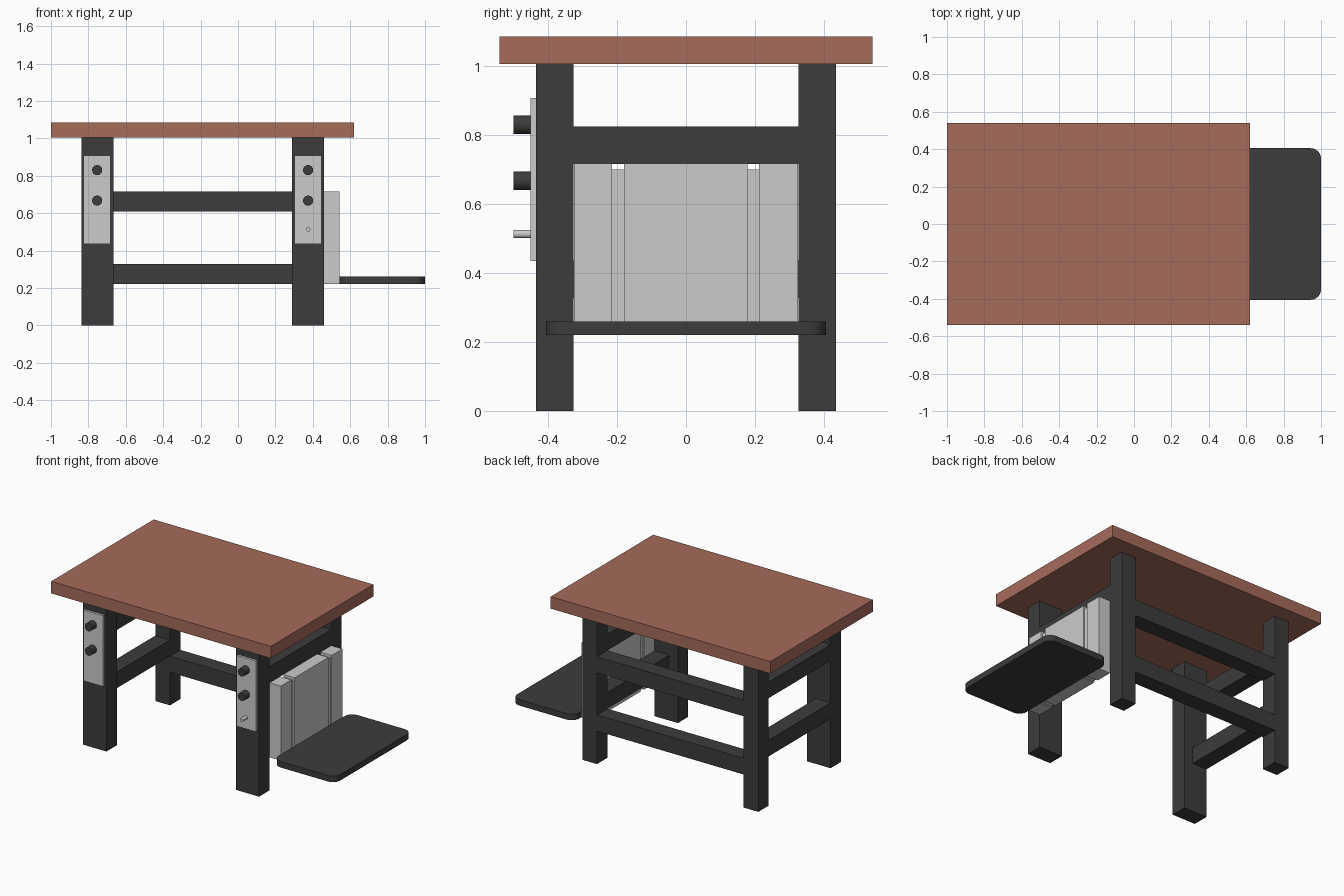
import bpy, bmesh, math

if "Cube" in bpy.data.objects:
    bpy.data.objects.remove(bpy.data.objects["Cube"])


def material(name, r, g, b):
    m = bpy.data.materials.new(name)
    m.diffuse_color = (r, g, b, 1)
    m.use_nodes = True
    m.node_tree.nodes["Principled BSDF"].inputs["Base Color"].default_value = m.diffuse_color
    return m


DARK = material("dark_frame", 0.045, 0.045, 0.045)
WOOD = material("red_brown_top", 0.38, 0.145, 0.105)


def add(bm, name, mat):
    me = bpy.data.meshes.new(name)
    bm.to_mesh(me)
    bm.free()
    ob = bpy.data.objects.new(name, me)
    bpy.context.collection.objects.link(ob)
    if mat:
        me.materials.append(mat)
    return ob


def box(name, x, y, z, mat=None, round_r=0):
    bm = bmesh.new()
    bmesh.ops.create_cube(bm, size=1)
    for v in bm.verts:
        for i, (lo, hi) in enumerate((x, y, z)):
            v.co[i] = lo if v.co[i] < 0 else hi
    if round_r:  # round the upright corners only
        edges = [e for e in bm.edges
                 if abs(e.verts[0].co.z - e.verts[1].co.z) > 1e-4]
        bmesh.ops.bevel(bm, geom=edges, offset=round_r, segments=6,
                        profile=0.5, affect='EDGES')
    return add(bm, name, mat)


def peg(name, x, z, r, mat=None):
    y0, y1 = -0.50, -0.45
    bpy.ops.mesh.primitive_cylinder_add(
        vertices=24, radius=r, depth=y1 - y0, location=(x, (y0 + y1) / 2, z),
        rotation=(math.pi / 2, 0, 0))
    ob = bpy.context.object
    ob.name = name
    if mat:
        ob.data.materials.append(mat)
    bpy.ops.object.shade_smooth_by_angle(angle=math.radians(35))


# tabletop
box("tabletop", (-1, 0.62), (-0.54, 0.54), (1.005, 1.085), WOOD)

# legs: wide at the front, square at the back, outer faces flush
FRONT, BACK = (-0.435, -0.326), (0.326, 0.435)
box("front_leg_left", (-0.838, -0.666), FRONT, (0, 1.005), DARK)
box("front_leg_right", (0.288, 0.46), FRONT, (0, 1.005), DARK)
box("back_leg_left", (-0.838, -0.73), BACK, (0, 1.005), DARK)
box("back_leg_right", (0.352, 0.46), BACK, (0, 1.005), DARK)

# rails: side pair sits one rail height above the back pair
for level, z in (("lower", 0.22), ("upper", 0.608)):
    box(f"back_rail_{level}", (-0.73, 0.352), BACK, (z, z + 0.108), DARK)
    for side, x in (("left", (-0.838, -0.73)), ("right", (0.352, 0.46))):
        box(f"side_rail_{level}_{side}", x, (-0.326, 0.326),
            (z + 0.108, z + 0.216), DARK)

# grey plates with knobs on the front legs
for side, x in (("left", -0.753), ("right", 0.375)):
    box(f"leg_plate_{side}", (x - 0.072, x + 0.072), (-0.451, -0.435), (0.435, 0.907))
    for level, z in (("upper", 0.83), ("lower", 0.667)):
        peg(f"knob_{level}_{side}", x, z, 0.027, DARK)
peg("small_pin", 0.375, 0.513, 0.012)

# end board: three blocks joined by two recessed strips
for name, y in (("front", (-0.325, -0.214)), ("middle", (-0.18, 0.178)),
                ("back", (0.212, 0.325))):
    box(f"end_block_{name}", (0.46, 0.543), y, (0.22, 0.717))
for name, y in (("front", (-0.214, -0.18)), ("back", (0.178, 0.212))):
    box(f"end_strip_{name}", (0.468, 0.533), y, (0.225, 0.70))

# side shelf with rounded corners
shelf = box("side_shelf", (0.543, 1.0), (-0.405, 0.405), (0.22, 0.26), DARK, 0.055)
bpy.ops.object.select_all(action='DESELECT')
shelf.select_set(True)
bpy.context.view_layer.objects.active = shelf
bpy.ops.object.shade_smooth_by_angle(angle=math.radians(35))
